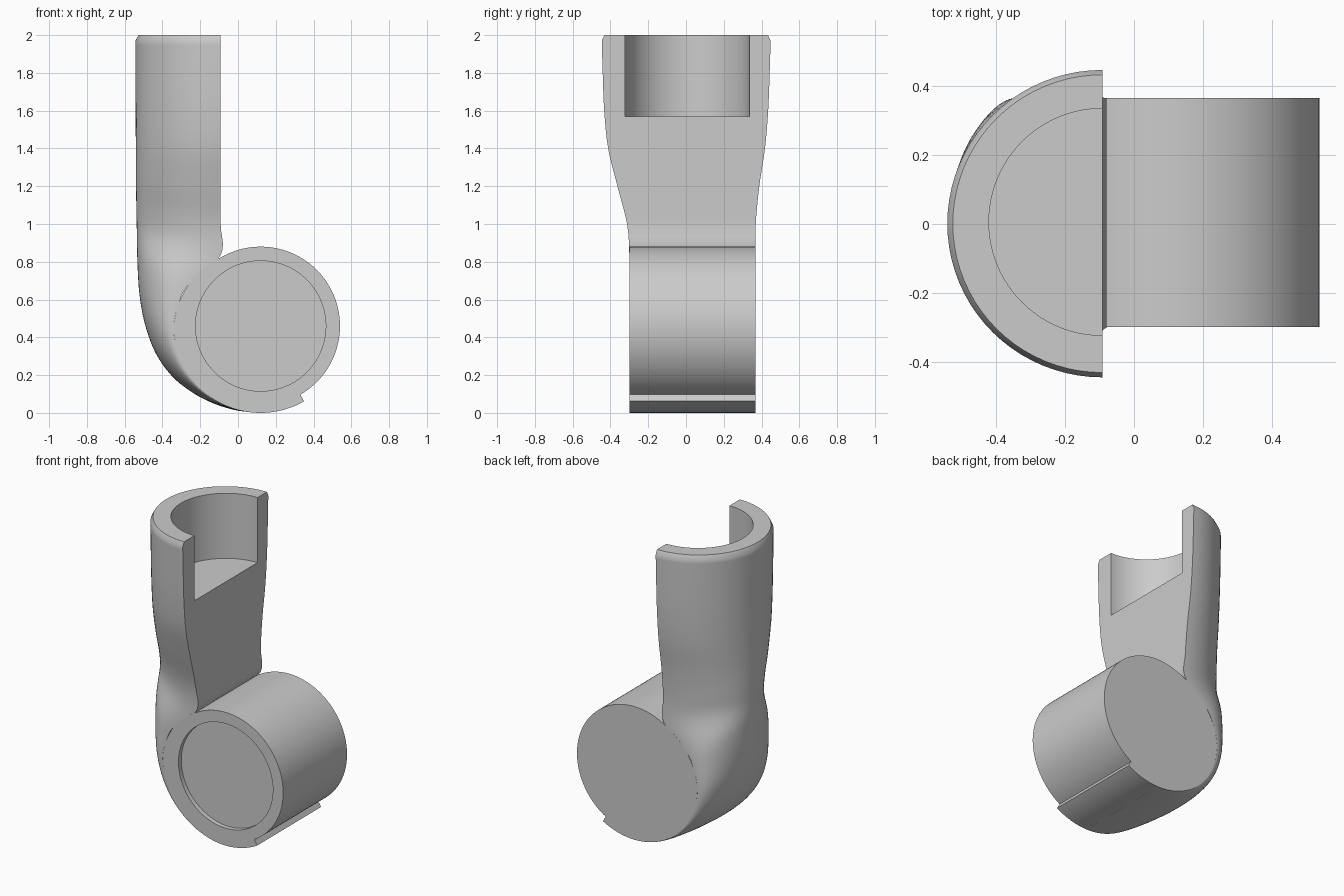
import bpy, bmesh, math
from mathutils import Vector

if "Cube" in bpy.data.objects:
    bpy.data.objects.remove(bpy.data.objects["Cube"])

grey = bpy.data.materials.new("plain grey")
grey.use_nodes = True
grey.diffuse_color = (0.6, 0.6, 0.6, 1)
grey.node_tree.nodes["Principled BSDF"].inputs["Base Color"].default_value = (0.6, 0.6, 0.6, 1)

HUB_X, HUB_Z = 0.12, 0.46
HUB_R, RIM_R = 0.42, 0.46
FRONT, BACK = -0.30, 0.367
CUT_X = -0.092


def loft(name, rings):
    """Skin a list of closed rings and cap both ends."""
    bm = bmesh.new()
    rows = [[bm.verts.new(p) for p in ring] for ring in rings]
    n = len(rows[0])
    for a, b in zip(rows, rows[1:]):
        for i in range(n):
            j = (i + 1) % n
            bm.faces.new((a[i], a[j], b[j], b[i]))
    bm.faces.new(rows[0])
    bm.faces.new(rows[-1])
    bmesh.ops.recalc_face_normals(bm, faces=bm.faces)
    mesh = bpy.data.meshes.new(name)
    bm.to_mesh(mesh)
    bm.free()
    obj = bpy.data.objects.new(name, mesh)
    bpy.context.collection.objects.link(obj)
    mesh.materials.append(grey)
    return obj


def bore(obj, radius, depth, location, rotation=(0, 0, 0)):
    """Cut a round pocket and discard the cutter."""
    bpy.ops.mesh.primitive_cylinder_add(vertices=96, radius=radius, depth=depth,
                                        location=location, rotation=rotation)
    cutter = bpy.context.object
    cutter.hide_render = True
    cutter.data.materials.append(grey)
    mod = obj.modifiers.new("pocket", 'BOOLEAN')
    mod.operation = 'DIFFERENCE'
    mod.solver = 'EXACT'
    mod.object = cutter
    bpy.context.view_layer.objects.active = obj
    bpy.ops.object.modifier_apply(modifier=mod.name)
    bpy.data.objects.remove(cutter)


def smooth(obj):
    bpy.ops.object.select_all(action='DESELECT')
    obj.select_set(True)
    bpy.context.view_layer.objects.active = obj
    bpy.ops.object.shade_smooth_by_angle(angle=math.radians(30))


def polar(deg, r):
    a = math.radians(deg)
    return HUB_X + r * math.cos(a), HUB_Z + r * math.sin(a)


def rim_radius(deg):
    """The hub swells to the rim radius where the arm wraps it."""
    t = min(max((deg - 120) / 60, 0), 1)
    return HUB_R + (RIM_R - HUB_R) * t


# Hub: a drum across y, with a stepped lip underneath
outline = [polar(d, rim_radius(d)) for d in range(-60, 301, 3)]
hub = loft("hub", [[(x, y, z) for x, z in outline] for y in (FRONT, BACK)])
bore(hub, 0.345, 0.06, (HUB_X, FRONT, HUB_Z), (math.pi / 2, 0, 0))
smooth(hub)

# Arm: half-elliptical sections, wrapping the hub and then rising
keys = []
for deg, r in ((270, 0.4604), (255, 0.464), (240, 0.478), (225, 0.503),
               (210, 0.538), (195, 0.573), (180, 0.61), (165, 0.665), (150, 0.755)):
    keys.append(Vector((*polar(deg, rim_radius(deg)), *polar(deg, r), FRONT, BACK)))
for z, tilt, out, lo, hi in ((0.835, 0.14, -0.536, -0.30, 0.367),
                             (1.0, 0.08, -0.538, -0.312, 0.369),
                             (1.2, 0.02, -0.54, -0.363, 0.388),
                             (1.4, 0, -0.541, -0.412, 0.418),
                             (1.6, 0, -0.542, -0.433, 0.435),
                             (1.8, 0, -0.543, -0.441, 0.443),
                             (1.97, 0, -0.543, -0.446, 0.448)):
    keys.append(Vector((CUT_X, z, out, z + tilt, lo, hi)))


def spline(pts, steps):
    """Catmull-Rom curve through the keys."""
    out = []
    pad = [pts[0]] + pts + [pts[-1]]
    for a, b, c, d in zip(pad, pad[1:], pad[2:], pad[3:]):
        for s in range(steps):
            t = s / steps
            out.append(0.5 * (2 * b + (c - a) * t + (2 * a - 5 * b + 4 * c - d) * t ** 2
                              + (3 * b - a - 3 * c + d) * t ** 3))
    return out + [pts[-1]]


def section(key, n=40):
    ix, iz, ox, oz, lo, hi = key
    mid, half = (lo + hi) / 2, (hi - lo) / 2
    ring = []
    for i in range(n + 1):
        a = math.pi * i / n
        s = math.sin(a)
        ring.append((ix + (ox - ix) * s, mid - half * math.cos(a), iz + (oz - iz) * s))
    return ring


# Chamfered top edge
top = Vector((CUT_X, 2.0, -0.527, 2.0, -0.432, 0.434))
arm = loft("arm", [section(k) for k in spline(keys, 5) + [top]])

# Half-round socket in the top of the arm
bore(arm, 0.33, 0.86, (CUT_X, 0.006, 2.0))
smooth(arm)
